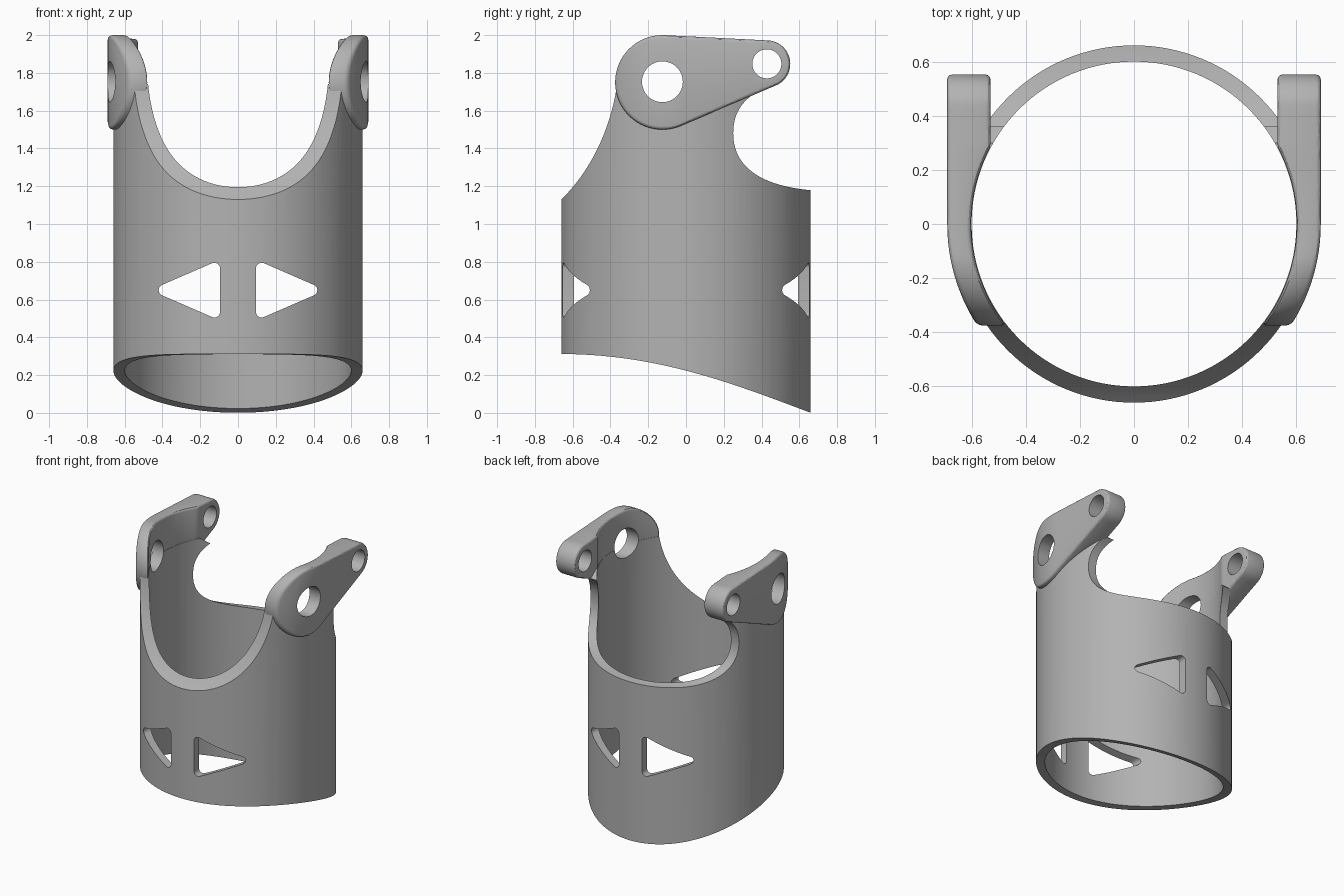
import bpy, bmesh
from math import sin, cos, pi, sqrt, atan2
from mathutils import Vector
from mathutils.geometry import interpolate_bezier

cube = bpy.data.objects.get("Cube")
if cube:
    bpy.data.objects.remove(cube, do_unlink=True)

# One plain grey for the whole bracket
grey = bpy.data.materials.new("satin_grey")
grey.use_nodes = True
grey.diffuse_color = (0.45, 0.45, 0.45, 1)
bsdf = next(n for n in grey.node_tree.nodes if n.type == 'BSDF_PRINCIPLED')
bsdf.inputs["Base Color"].default_value = grey.diffuse_color
bsdf.inputs["Roughness"].default_value = 0.6


def finish_mesh(name, bm):
    bmesh.ops.recalc_face_normals(bm, faces=bm.faces)
    mesh = bpy.data.meshes.new(name)
    bm.to_mesh(mesh)
    bm.free()
    obj = bpy.data.objects.new(name, mesh)
    bpy.context.collection.objects.link(obj)
    return obj


def prism(name, outline, axis, lo, hi):
    """Extrude a closed 2D outline along the given axis."""
    place = {'X': lambda u, v, w: (w, u, v),
             'Y': lambda u, v, w: (u, w, v),
             'Z': lambda u, v, w: (u, v, w)}[axis]
    bm = bmesh.new()
    a, b = [[bm.verts.new(place(u, v, w)) for u, v in outline] for w in (lo, hi)]
    bm.faces.new(a)
    bm.faces.new(b)
    for i in range(len(a)):
        j = (i + 1) % len(a)
        bm.faces.new((a[i], a[j], b[j], b[i]))
    return finish_mesh(name, bm)


def arc(u, v, r, start, end, n):
    return [(u + r * cos(start + (end - start) * i / n),
             v + r * sin(start + (end - start) * i / n)) for i in range(n + 1)]


def circle(u, v, r, n):
    return arc(u, v, r, 0, 2 * pi, n)[:-1]


def bezier(n, *pts):
    return [tuple(p)[:2] for p in interpolate_bezier(*[Vector(p) for p in pts], n)]


def activate(obj):
    bpy.ops.object.select_all(action='DESELECT')
    obj.select_set(True)
    bpy.context.view_layer.objects.active = obj


def cut(obj, cutter, operation='DIFFERENCE'):
    cutter.hide_render = True
    activate(obj)
    mod = obj.modifiers.new("cut", 'BOOLEAN')
    mod.operation = operation
    mod.solver = 'EXACT'
    mod.object = cutter
    bpy.ops.object.modifier_apply(modifier=mod.name)
    bpy.data.objects.remove(cutter, do_unlink=True)


def drill(obj):
    """Pivot hole and small rear hole, straight through sideways."""
    cut(obj, prism("pivot_cutter", circle(-0.125, 1.753, 0.108, 48), 'X', -1, 1))
    cut(obj, prism("rear_cutter", circle(0.428, 1.848, 0.077, 40), 'X', -1, 1))


def finish(obj):
    obj.data.materials.clear()
    obj.data.materials.append(grey)
    activate(obj)
    bpy.ops.object.shade_smooth_by_angle(angle=pi / 6)


# Sleeve: side silhouette trimmed to a round tube
bottom = bezier(28, (-0.67, 0.312), (-0.15, 0.312), (0.25, 0.155), (0.67, -0.003))
back = bezier(28, (0.67, 1.178), (0.40, 1.20), (0.25, 1.30), (0.25, 1.48))
neck = bezier(12, (0.25, 1.48), (0.25, 1.58), (0.29, 1.64), (0.36, 1.69))
front = bezier(28, (-0.365, 1.74), (-0.39, 1.55), (-0.48, 1.30), (-0.67, 1.12))
sleeve = prism("sleeve", bottom + back + neck[1:] + [(0.30, 1.74)] + front, 'X', -1, 1)
cut(sleeve, prism("outer_round", circle(0, 0, 0.66, 128), 'Z', -1, 3), 'INTERSECT')
cut(sleeve, prism("bore", circle(0, 0, 0.60, 128), 'Z', -1, 3))

# Rounded triangular windows, front and back
tilt = atan2(0.265, 0.115)
window = (arc(0.39, 0.65, 0.03, -tilt, tilt, 8)
          + arc(0.125, 0.765, 0.03, tilt, pi, 8)
          + arc(0.125, 0.535, 0.03, pi, 2 * pi - tilt, 8))
for side in (1, -1):
    cut(sleeve, prism("window_cutter", [(side * u, v) for u, v in window], 'Y', -1, 1))
drill(sleeve)
finish(sleeve)

# Ears: teardrop plates wrapped around the sleeve at the front, straight at the back
BIG, SMALL = (-0.125, 1.75, 0.25), (0.428, 1.848, 0.124)
COLUMNS, ROUND = 64, 0.018
discs = [[a + (b - a) * k / 200 for a, b in zip(BIG, SMALL)] for k in range(201)]


def outer_x(y):
    return sqrt(0.69 ** 2 - min(y, 0) ** 2)


def inner_x(y):
    return max(sqrt(max(0.602 ** 2 - y * y, 0)), 0.53 if y > 0 else 0)


def teardrop(inset):
    """Outline of the ear, paired so that upper and lower points share a y."""
    lo, hi = BIG[0] - BIG[2] + inset, SMALL[0] + SMALL[2] - inset
    lower, upper = [], []
    for i in range(COLUMNS + 1):
        y = lo + (hi - lo) * (1 - cos(pi * i / COLUMNS)) / 2
        y = min(max(y, lo + 1e-6), hi - 1e-6)
        spans = [(z, sqrt((r - inset) ** 2 - (y - c) ** 2))
                 for c, z, r in discs if abs(y - c) < r - inset]
        lower.append((y, min(z - h for z, h in spans)))
        upper.append((y, max(z + h for z, h in spans)))
    return lower + upper[-2:0:-1]


def ear(name, side):
    bm = bmesh.new()
    steps = [(ROUND * (1 - sin(a)), ROUND * (1 - cos(a)))
             for a in (0, pi / 6, pi / 3, pi / 2)]
    rings = []
    for inset, depth in steps:
        rings.append([bm.verts.new((side * (inner_x(y) + depth), y, z))
                      for y, z in teardrop(inset)])
    for inset, depth in reversed(steps):
        rings.append([bm.verts.new((side * (outer_x(y) - depth), y, z))
                      for y, z in teardrop(inset)])
    n = 2 * COLUMNS
    for a, b in zip(rings, rings[1:]):
        for i in range(n):
            j = (i + 1) % n
            bm.faces.new((a[i], a[j], b[j], b[i]))
    for ring in (rings[0], rings[-1]):
        for i in range(COLUMNS):
            quad = (ring[i], ring[i + 1], ring[n - i - 1], ring[(n - i) % n])
            bm.faces.new(list(dict.fromkeys(quad)))
    obj = finish_mesh(name, bm)
    drill(obj)
    finish(obj)


ear("left_ear", 1)
ear("right_ear", -1)
